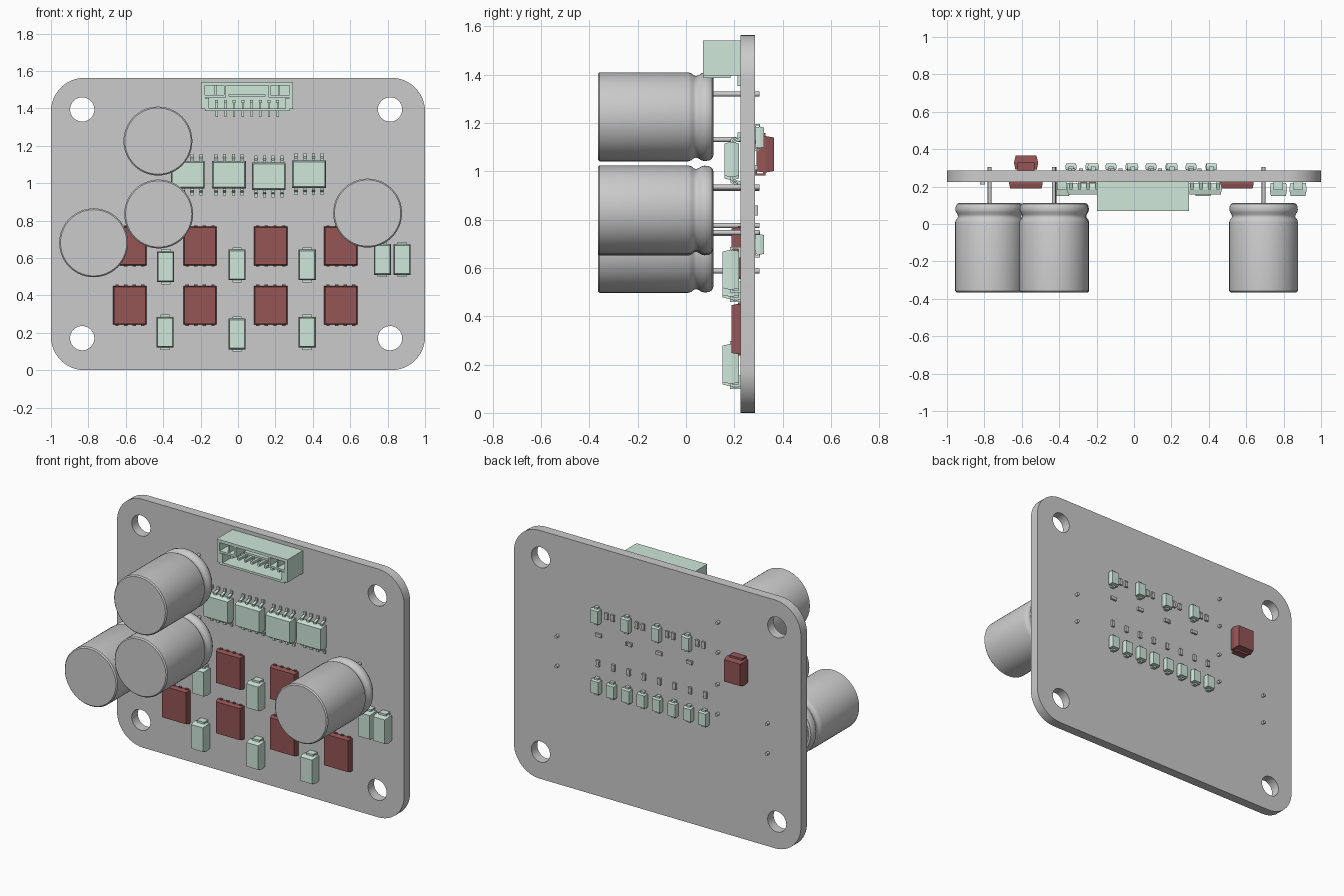
import bpy, bmesh, math
from mathutils import Matrix, Vector

if "Cube" in bpy.data.objects:
    bpy.data.objects.remove(bpy.data.objects["Cube"])

YF, YB = 0.225, 0.285          # front and back faces of the board


def material(name, rgb):
    m = bpy.data.materials.new(name)
    m.diffuse_color = (*rgb, 1)
    m.use_nodes = True
    m.node_tree.nodes["Principled BSDF"].inputs["Base Color"].default_value = m.diffuse_color
    return m


GREEN = material("pale_green", (0.62, 0.80, 0.71))
RED = material("dark_red", (0.30, 0.09, 0.09))


def finish(bm, name, mat=None, smooth=False):
    bmesh.ops.recalc_face_normals(bm, faces=bm.faces)
    me = bpy.data.meshes.new(name)
    bm.to_mesh(me)
    bm.free()
    ob = bpy.data.objects.new(name, me)
    bpy.context.collection.objects.link(ob)
    if mat:
        me.materials.append(mat)
    if smooth:
        bpy.ops.object.select_all(action='DESELECT')
        ob.select_set(True)
        bpy.context.view_layer.objects.active = ob
        bpy.ops.object.shade_smooth_by_angle(angle=math.radians(35))
    return ob


def box(bm, x0, x1, y0, y1, z0, z1):
    m = Matrix.Translation(((x0 + x1) / 2, (y0 + y1) / 2, (z0 + z1) / 2))
    bmesh.ops.create_cube(bm, size=1, matrix=m @ Matrix.Diagonal((x1 - x0, y1 - y0, z1 - z0, 1)))


def bridge(bm, rings):
    """Closed skin through rings of equal vertex count."""
    rings = [[bm.verts.new(p) for p in r] for r in rings]
    n = len(rings[0])
    for a, b in zip(rings, rings[1:]):
        for i in range(n):
            j = (i + 1) % n
            bm.faces.new((a[i], a[j], b[j], b[i]))
    bm.faces.new(rings[0])
    bm.faces.new(rings[-1])


def loft(bm, x, z, side, sections):
    """Moulded body: (height above board, half width, half length) sections."""
    y0 = YF if side < 0 else YB
    bridge(bm, [[(x + sx * w, y0 + side * h, z + sz * l)
                 for sx, sz in ((-1, -1), (1, -1), (1, 1), (-1, 1))] for h, w, l in sections])


def lead(bm, x, z, side, way, width, pts):
    """Bent metal lead: (distance out, height) outline extruded across x."""
    y0 = YF if side < 0 else YB
    bridge(bm, [[(x + s * width / 2, y0 + side * h, z + way * o) for o, h in pts] for s in (-1, 1)])


# board: rounded outline with four mounting holes
def add_loop(cu, pts):
    sp = cu.splines.new('POLY')
    sp.points.add(len(pts) - 1)
    for p, (x, z) in zip(sp.points, pts):
        p.co = (x, z, 0, 1)
    sp.use_cyclic_u = True


def arc(cx, cz, r, a0, a1, n):
    return [(cx + r * math.cos(math.radians(a0 + (a1 - a0) * i / n)),
             cz + r * math.sin(math.radians(a0 + (a1 - a0) * i / n))) for i in range(n + 1)]


cu = bpy.data.curves.new("board_outline", 'CURVE')
cu.dimensions, cu.fill_mode, cu.extrude = '2D', 'BOTH', 0.03
R, TOP = 0.18, 1.563
add_loop(cu, arc(1 - R, TOP - R, R, 0, 90, 12) + arc(R - 1, TOP - R, R, 90, 180, 12)
         + arc(R - 1, R, R, 180, 270, 12) + arc(1 - R, R, R, 270, 360, 12))
for hx in (-0.833, 0.813):
    for hz in (0.171, 1.394):
        add_loop(cu, arc(hx, hz, 0.065, 0, 360, 32)[:-1])
tmp = bpy.data.objects.new("board_outline", cu)
bpy.context.collection.objects.link(tmp)
bpy.context.view_layer.update()
mesh = bpy.data.meshes.new_from_object(tmp.evaluated_get(bpy.context.evaluated_depsgraph_get()))
bm = bmesh.new()
bm.from_mesh(mesh)
bpy.data.objects.remove(tmp)
bmesh.ops.remove_doubles(bm, verts=bm.verts, dist=1e-4)
bm.transform(Matrix.Translation((0, 0.255, 0)) @ Matrix.Rotation(math.pi / 2, 4, 'X'))
finish(bm, "circuit_board", None, True)

# can capacitors with rolled groove and two wire leads
CAN = [(0, -0.365), (0.177, -0.365), (0.184, -0.358), (0.184, 0.010), (0.180, 0.022), (0.171, 0.033),
       (0.169, 0.042), (0.172, 0.052), (0.180, 0.064), (0.183, 0.076), (0.181, 0.095), (0.173, 0.108),
       (0.160, 0.113), (0.150, 0.109), (0.148, 0.100), (0, 0.100)]
for x, z in ((-0.428, 1.225), (-0.424, 0.835), (-0.772, 0.681), (0.693, 0.84)):
    bm = bmesh.new()
    vs = [bm.verts.new((x + r, y, z)) for r, y in CAN]
    es = [bm.edges.new(p) for p in zip(vs, vs[1:])]
    bmesh.ops.spin(bm, geom=vs + es, cent=(x, 0, z), axis=(0, 1, 0), angle=2 * math.pi, steps=56)
    bmesh.ops.remove_doubles(bm, verts=bm.verts, dist=1e-5)
    for dz in (-0.094, 0.094):
        m = Matrix.Translation((x, 0.2, z + dz)) @ Matrix.Rotation(math.pi / 2, 4, 'X')
        bmesh.ops.create_cone(bm, cap_ends=True, segments=16, radius1=0.01, radius2=0.01, depth=0.21, matrix=m)
    finish(bm, "capacitor_can", None, True)

# eight-lead driver chips
GULL = [(0.065, 0.040), (0.085, 0.040), (0.095, 0.011), (0.112, 0.011), (0.112, 0), (0.090, 0),
        (0.080, 0.030), (0.065, 0.030)]
for x, z in ((-0.268, 1.045), (-0.048, 1.045), (0.165, 1.036), (0.38, 1.048)):
    bm = bmesh.new()
    loft(bm, x, z, -1, [(0.006, 0.084, 0.066), (0.03, 0.09, 0.073), (0.04, 0.09, 0.073), (0.066, 0.084, 0.066)])
    for i in range(4):
        for way in (-1, 1):
            lead(bm, x + (i - 1.5) * 0.046, z, -1, way, 0.016, GULL)
    finish(bm, "driver_chip", GREEN)

# power transistors, two rows of four
for z in (0.347, 0.664):
    for x in (-0.578, -0.203, 0.175, 0.55):
        bm = bmesh.new()
        loft(bm, x, z, -1, [(0, 0.089, 0.104), (0.012, 0.089, 0.104), (0.036, 0.084, 0.099)])
        for i in range(4):
            px = x + (i - 1.5) * 0.046
            box(bm, px - 0.009, px + 0.009, YF - 0.01, YF, z - 0.110, z + 0.110)
        finish(bm, "power_transistor", RED)


# moulded diodes with folded end tabs
def diode(x, z, side, w, l, h, tab, name, mat=GREEN):
    bm = bmesh.new()
    loft(bm, x, z, side, [(0.08 * h, w * 0.9, l * 0.95), (0.5 * h, w, l), (0.58 * h, w, l), (h, w * 0.87, l * 0.92)])
    o = l + 0.012
    fold = [(l * 0.85, h * 0.56), (o, h * 0.56), (o, 0), (l * 0.6, 0), (l * 0.6, h * 0.1),
            (o - 0.008, h * 0.1), (o - 0.008, h * 0.44), (l * 0.85, h * 0.44)]
    for way in (-1, 1):
        lead(bm, x, z, side, way, tab, fold)
    finish(bm, name, mat)


for x, z in ((-0.387, 0.553), (-0.005, 0.563), (0.37, 0.563), (-0.39, 0.203), (-0.005, 0.193), (0.37, 0.203),
             (0.772, 0.592), (0.877, 0.592)):
    diode(x, z, -1, 0.046, 0.082, 0.075, 0.05, "front_diode")
for i in range(8):
    diode(0.412 - i * 0.107, 0.697, 1, 0.03, 0.042, 0.038, 0.026, "back_small_diode")
for i in range(4):
    diode(0.415 - i * 0.211, 1.14, 1, 0.03, 0.044, 0.038, 0.026, "back_upper_diode")
diode(-0.577, 1.07, 1, 0.064, 0.075, 0.08, 0.09, "back_moulded_capacitor", RED)


# tiny two-terminal chips
def chip(x, z, y, hx, hz):
    bm = bmesh.new()
    box(bm, x - hx, x + hx, y, y + 0.012, z - hz, z + hz)
    for s in (-1, 1):
        ex, ez = (hx * 0.78, 0) if hx > hz else (0, hz * 0.78)
        cx, cz = x + s * ex, z + s * ez
        wx, wz = (hx * 0.25, hz + 0.001) if hx > hz else (hx + 0.001, hz * 0.25)
        box(bm, cx - wx, cx + wx, y - 0.001, y + 0.013, cz - wz, cz + wz)
    finish(bm, "chip_resistor")


for i in range(8):
    chip(0.41 - i * 0.107, 0.838, YB, 0.010, 0.02)
for i in range(4):
    x = 0.415 - i * 0.211
    chip(x - 0.065, 1.15, YB, 0.010, 0.02)
    chip(x - 0.108, 1.15, YB, 0.010, 0.02)
    chip(x - 0.01, 1.015, YB, 0.02, 0.010)
chip(-0.81, 0.73, YF - 0.012, 0.012, 0.02)

# socket: open shell, corner posts, recessed key block and eight pins
bm = bmesh.new()
X0, X1, Z0, Z1, YO = -0.197, 0.295, 1.386, 1.54, 0.07
box(bm, X0, X1, 0.185, YF, Z0 + 0.01, Z1)
box(bm, X0, X1, YO, 0.185, Z1 - 0.018, Z1)
box(bm, X0 + 0.02, X1 - 0.02, YO, 0.185, Z0, Z0 + 0.014)
for s in (-1, 1):
    def bx(a, b, *rest):
        u, v = 0.049 + s * a, 0.049 + s * b
        box(bm, min(u, v), max(u, v), *rest)
    bx(0.226, 0.246, YO, 0.185, Z0 + 0.01, Z1 - 0.018)
    bx(0.205, 0.226, YO, 0.185, Z0, 1.455)
    bx(0.113, 0.125, YO, 0.185, 1.465, Z1 - 0.018)
    bx(0.113, 0.226, YO, 0.185, 1.458, 1.470)
    bx(0.165, 0.175, YO + 0.01, 0.185, 1.470, Z1 - 0.018)
box(bm, -0.05, 0.148, 0.13, 0.185, 1.462, 1.475)
for i in range(8):
    px = -0.114 + i * 0.0466
    box(bm, px - 0.008, px + 0.008, 0.10, 0.19, 1.428, 1.444)
    box(bm, px - 0.005, px + 0.005, 0.175, 0.19, Z0 + 0.012, 1.43)
    box(bm, px - 0.006, px + 0.006, YF - 0.012, YF, 1.353, 1.40)
finish(bm, "connector_socket", GREEN)
